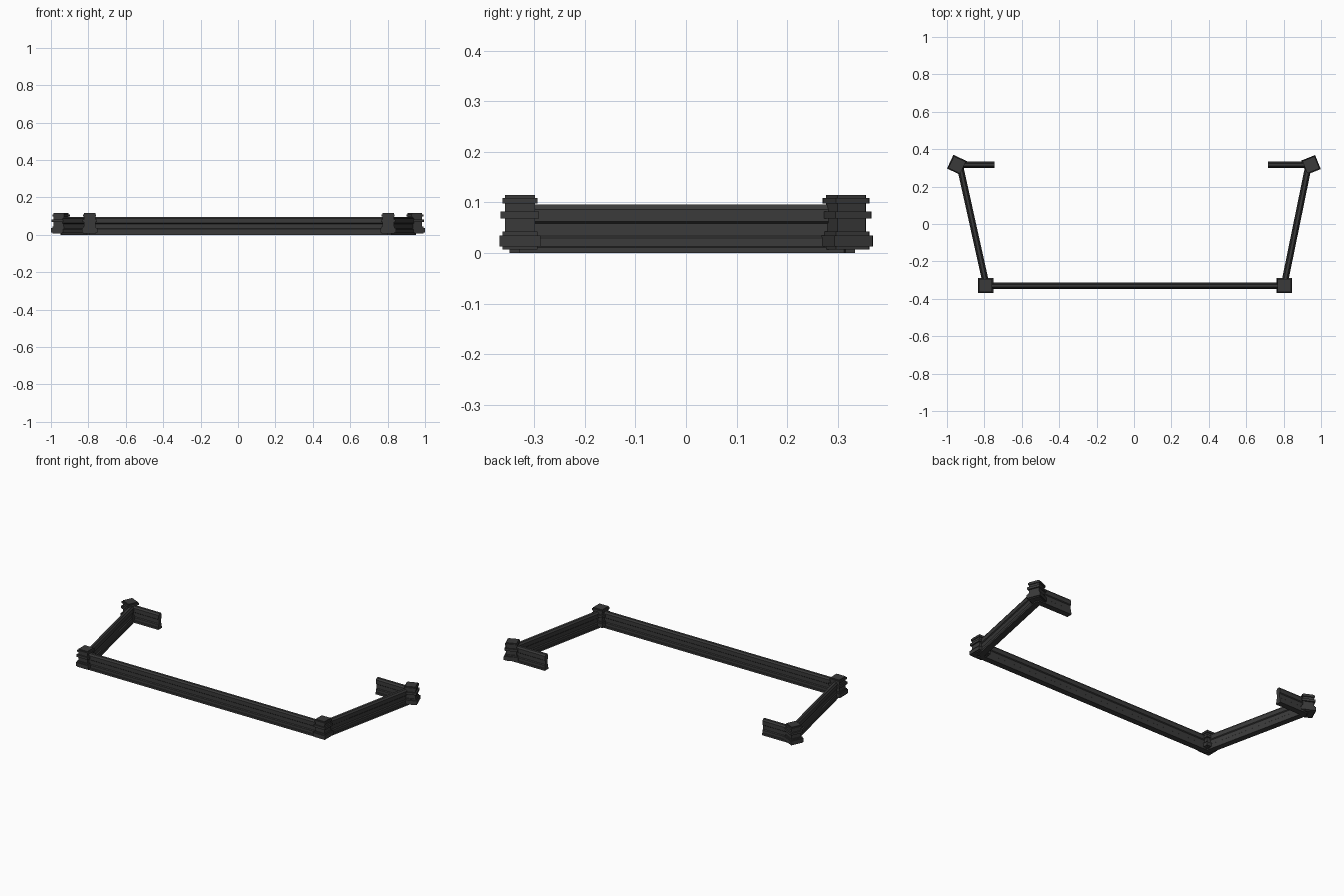
import bpy
import bmesh
from math import radians
from mathutils import Vector

cube = bpy.data.objects.get("Cube")
if cube:
    bpy.data.objects.remove(cube, do_unlink=True)

metal = bpy.data.materials.new("dark_grey")
metal.use_nodes = True
colour = (0.042, 0.042, 0.042, 1)
metal.diffuse_color = colour
metal.node_tree.nodes["Principled BSDF"].inputs["Base Color"].default_value = colour


def make_object(name, bm):
    bmesh.ops.recalc_face_normals(bm, faces=bm.faces)
    mesh = bpy.data.meshes.new(name)
    bm.to_mesh(mesh)
    bm.free()
    mesh.materials.append(metal)
    obj = bpy.data.objects.new(name, mesh)
    bpy.context.collection.objects.link(obj)
    return obj


# Stepped square post: (half width, bottom, top) of each stacked band
BANDS = [(0.035, 0.007, 0.013), (0.0405, 0.013, 0.035), (0.035, 0.035, 0.043),
         (0.03, 0.043, 0.068), (0.038, 0.068, 0.082), (0.03, 0.082, 0.098),
         (0.035, 0.098, 0.109), (0.03, 0.109, 0.115)]


def post(name, x, y, angle):
    bm = bmesh.new()
    rings = []
    for half, low, high in BANDS:
        for z in (low, high):
            rings.append([bm.verts.new((sx * half, sy * half, z))
                          for sx, sy in ((-1, -1), (1, -1), (1, 1), (-1, 1))])
    for a, b in zip(rings, rings[1:]):
        for i in range(4):
            j = (i + 1) % 4
            bm.faces.new((a[i], a[j], b[j], b[i]))
    bm.faces.new(rings[0])
    bm.faces.new(rings[-1])
    obj = make_object(name, bm)
    obj.location = (x, y, 0)
    obj.rotation_euler.z = radians(angle)


# Moulded rail section: (half width, height), mirrored across its centre
SECTION = [(0.0175, 0), (0.0175, 0.011), (0.014, 0.013), (0.014, 0.03),
           (0.009, 0.034), (0.009, 0.058), (0.014, 0.062), (0.014, 0.086),
           (0.01, 0.09), (0.007, 0.096)]


def rail(name, start, end):
    a, b = Vector((*start, 0)), Vector((*end, 0))
    along = (b - a).normalized()
    side = Vector((-along.y, along.x, 0))
    outline = SECTION + [(-w, z) for w, z in reversed(SECTION)]
    bm = bmesh.new()
    ends = [[bm.verts.new(p + side * w + Vector((0, 0, z))) for w, z in outline]
            for p in (a, b)]
    for i in range(len(outline)):
        j = (i + 1) % len(outline)
        bm.faces.new((ends[0][i], ends[0][j], ends[1][j], ends[1][i]))
    for ring in ends:
        bm.faces.new(ring)
    make_object(name, bm)


# Corner posts
post("front_right_post", -0.793, -0.328, 0)
post("front_left_post", 0.803, -0.328, 0)
post("back_right_post", -0.946, 0.316, -25)
post("back_left_post", 0.946, 0.316, 22)

# Long front rail, slanted side rails and short back rails
rail("front_rail", (-0.793, -0.331), (0.803, -0.331))
rail("right_side_rail", (-0.79, -0.325), (-0.932, 0.316))
rail("left_side_rail", (0.803, -0.325), (0.934, 0.316))
rail("back_right_rail", (-0.94, 0.316), (-0.745, 0.316))
rail("back_left_rail", (0.94, 0.316), (0.717, 0.316))
